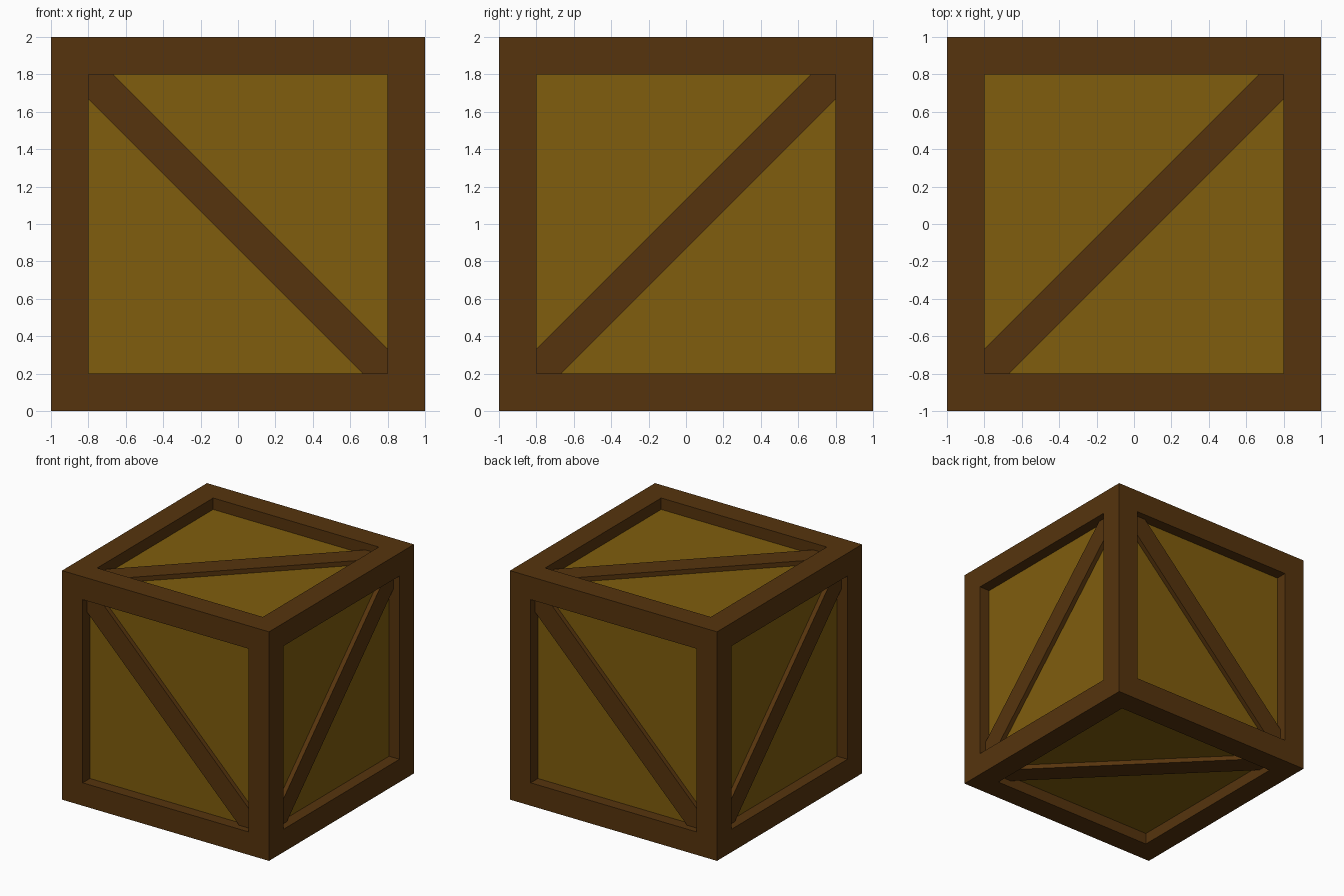
import bpy, bmesh
from mathutils import Vector

if "Cube" in bpy.data.objects:
    bpy.data.objects.remove(bpy.data.objects["Cube"])


def material(name, color):
    m = bpy.data.materials.new(name)
    m.diffuse_color = (*color, 1)
    m.use_nodes = True
    m.node_tree.nodes["Principled BSDF"].inputs["Base Color"].default_value = m.diffuse_color
    return m


def make_object(name, bm, mats):
    bmesh.ops.recalc_face_normals(bm, faces=bm.faces[:])
    mesh = bpy.data.meshes.new(name)
    bm.to_mesh(mesh)
    bm.free()
    for m in mats:
        mesh.materials.append(m)
    ob = bpy.data.objects.new(name, mesh)
    bpy.context.collection.objects.link(ob)
    return ob


dark_wood = material("dark wood", (0.093, 0.034, 0.004))
light_wood = material("light wood", (0.215, 0.110, 0.004))

CENTRE = Vector((0, 0, 1))
INNER = 0.8      # half size of each opening
PANEL = 0.9      # panel distance from centre
BRACE = 0.94     # brace face distance from centre
CUT = 0.668      # where the brace edges meet the frame

# Crate body: a cube with a sunken light panel on every side
bm = bmesh.new()
bmesh.ops.create_cube(bm, size=2)
sides = bm.faces[:]
bmesh.ops.inset_individual(bm, faces=sides, thickness=1 - INNER, use_even_offset=True)
panels = bmesh.ops.extrude_discrete_faces(bm, faces=sides)["faces"]
for f in panels:
    f.normal_update()
    shift = f.calc_center_median().normalized() * (PANEL - 1)
    bmesh.ops.translate(bm, verts=f.verts[:], vec=shift)
    f.material_index = 1
bmesh.ops.translate(bm, verts=bm.verts[:], vec=CENTRE)
make_object("crate_body", bm, [dark_wood, light_wood])

# Diagonal braces: each runs along u + v, with its ends cut to fit the frame
X, Y, Z = Vector((1, 0, 0)), Vector((0, 1, 0)), Vector((0, 0, 1))
brace_axes = {
    "front": (-Z, X), "back": (Z, X),
    "right": (Y, Z), "left": (-Y, Z),
    "top": (X, Y), "bottom": (X, -Y),
}
outline = [(-INNER, -INNER), (-CUT, -INNER), (INNER, CUT),
           (INNER, INNER), (CUT, INNER), (-INNER, -CUT)]
for side, (u, v) in brace_axes.items():
    n = u.cross(v)
    bm = bmesh.new()
    base = bm.faces.new([bm.verts.new(CENTRE + u * a + v * b + n * PANEL)
                         for a, b in outline])
    top = bmesh.ops.extrude_face_region(bm, geom=[base], use_keep_orig=True)["geom"]
    bmesh.ops.translate(bm, vec=n * (BRACE - PANEL),
                        verts=[g for g in top if isinstance(g, bmesh.types.BMVert)])
    make_object(side + "_brace", bm, [dark_wood])
